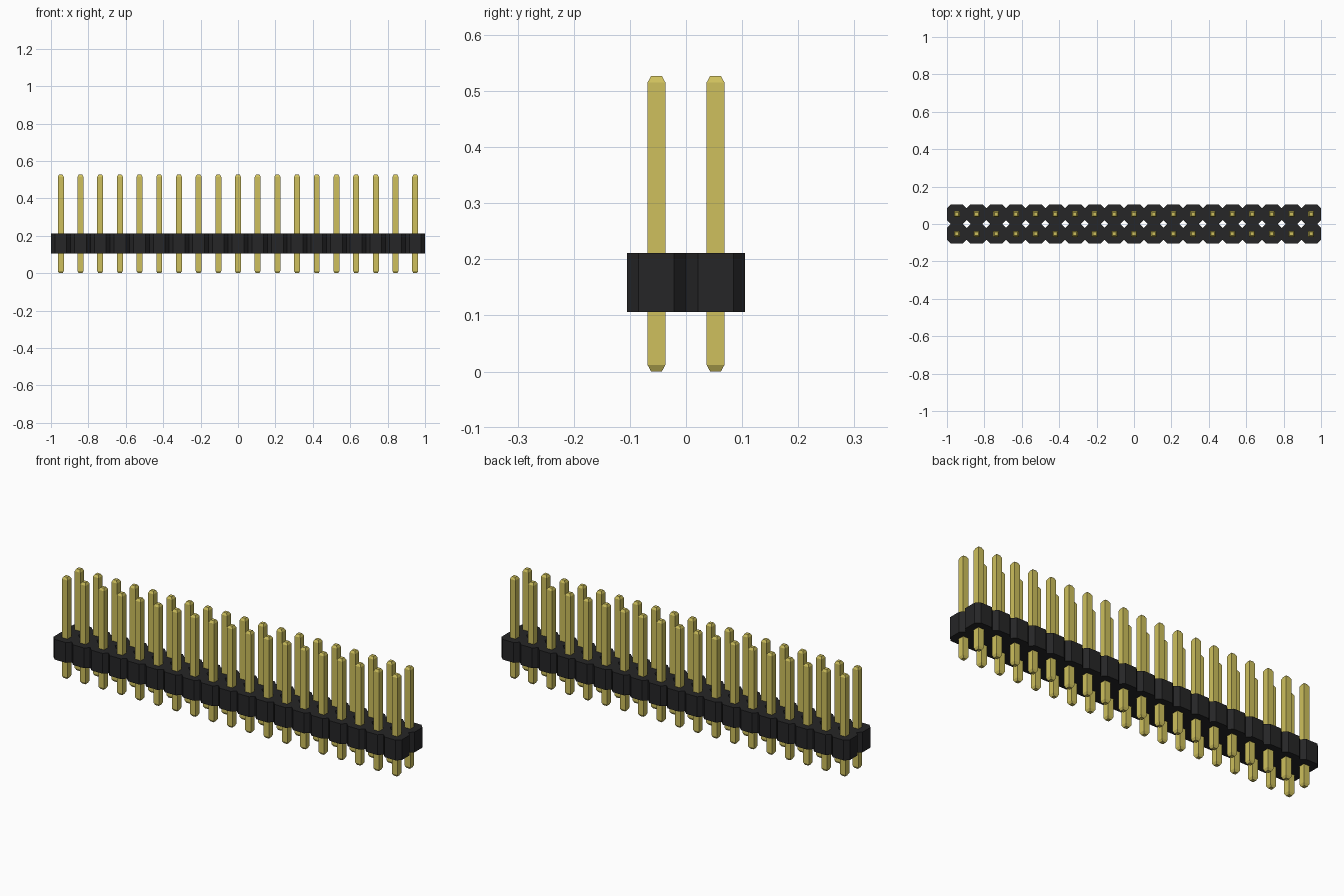
import bpy
import bmesh

default = bpy.data.objects.get("Cube")
if default:
    bpy.data.objects.remove(default, do_unlink=True)

COLUMNS = 19
PITCH = 2 / COLUMNS
HALF = PITCH / 2
CHAMFER = 0.021
BODY_BOTTOM, BODY_TOP = 0.106, 0.211
PIN_HALF, TIP_HALF = 0.016, 0.0095
PIN_TOP, TAPER = 0.527, 0.012
ROWS = (-HALF, HALF)


def material(name, rgb, roughness):
    mat = bpy.data.materials.new(name)
    mat.use_nodes = True
    mat.diffuse_color = (*rgb, 1)
    shader = mat.node_tree.nodes["Principled BSDF"]
    shader.inputs["Base Color"].default_value = (*rgb, 1)
    shader.inputs["Roughness"].default_value = roughness
    return mat


def add_loft(bm, sections):
    """Capped solid through matching rings of points."""
    rings = [[bm.verts.new(p) for p in ring] for ring in sections]
    n = len(rings[0])
    bm.faces.new(rings[0][::-1])
    bm.faces.new(rings[-1])
    for low, high in zip(rings, rings[1:]):
        for i in range(n):
            j = (i + 1) % n
            bm.faces.new((low[i], low[j], high[j], high[i]))


def finish(bm, name, mat):
    bmesh.ops.recalc_face_normals(bm, faces=bm.faces)
    mesh = bpy.data.meshes.new(name)
    bm.to_mesh(mesh)
    bm.free()
    mesh.materials.append(mat)
    obj = bpy.data.objects.new(name, mesh)
    bpy.context.collection.objects.link(obj)
    return obj


def octagon(x, y, z):
    a, b = HALF, HALF - CHAMFER
    corners = ((a, -b), (a, b), (b, a), (-b, a), (-a, b), (-a, -b), (-b, -a), (b, -a))
    return [(x + dx, y + dy, z) for dx, dy in corners]


def square(x, y, z, r):
    return [(x + dx * r, y + dy * r, z) for dx, dy in ((-1, -1), (1, -1), (1, 1), (-1, 1))]


black = material("black plastic", (0.019, 0.019, 0.02), 0.6)
gold = material("gold metal", (0.62, 0.53, 0.11), 0.4)
columns = [(i - (COLUMNS - 1) / 2) * PITCH for i in range(COLUMNS)]

# Housing: joined octagonal cells, with the walls between neighbours removed
bm = bmesh.new()
for x in columns:
    for y in ROWS:
        add_loft(bm, [octagon(x, y, BODY_BOTTOM), octagon(x, y, BODY_TOP)])
seen = {}
for face in bm.faces:
    c = face.calc_center_median()
    seen.setdefault(tuple(round(v, 4) + 0.0 for v in c), []).append(face)
shared = [f for group in seen.values() if len(group) > 1 for f in group]
bmesh.ops.delete(bm, geom=shared, context="FACES")
bmesh.ops.remove_doubles(bm, verts=bm.verts, dist=0.0005)
finish(bm, "housing", black)

# Pins: square posts with tapered tips, one object per row
for y, name in zip(ROWS, ("front_pins", "back_pins")):
    bm = bmesh.new()
    for x in columns:
        add_loft(bm, [
            square(x, y, 0, TIP_HALF),
            square(x, y, TAPER, PIN_HALF),
            square(x, y, PIN_TOP - TAPER, PIN_HALF),
            square(x, y, PIN_TOP, TIP_HALF),
        ])
    finish(bm, name, gold)
